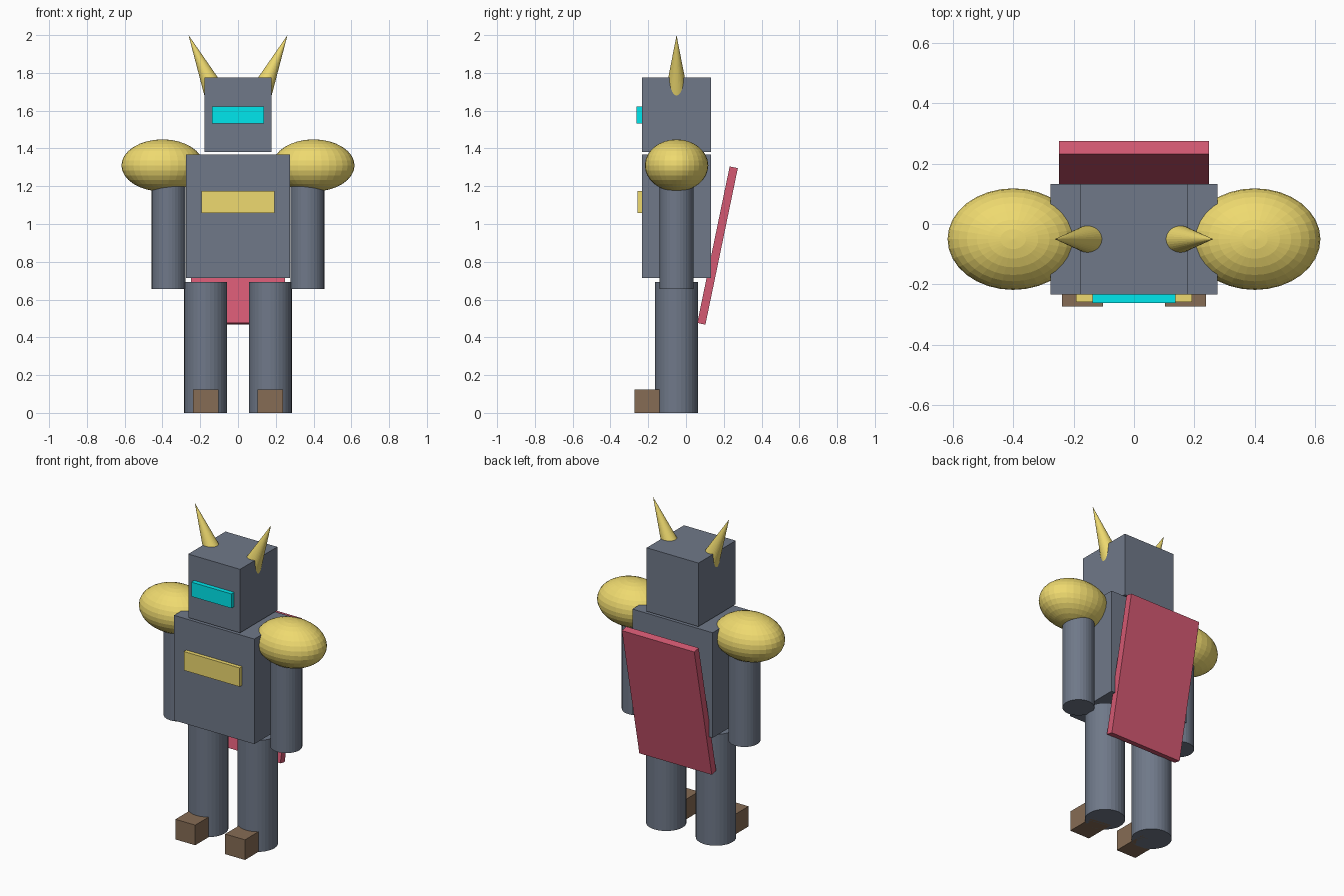
import bpy
from math import radians, sin, cos
from mathutils import Vector

if "Cube" in bpy.data.objects:
    bpy.data.objects.remove(bpy.data.objects["Cube"])


def material(name, rgb):
    m = bpy.data.materials.new(name)
    m.diffuse_color = (*rgb, 1)
    m.use_nodes = True
    m.node_tree.nodes["Principled BSDF"].inputs["Base Color"].default_value = m.diffuse_color
    return m


STEEL = material("steel", (0.16, 0.19, 0.25))
GOLD = material("gold", (0.86, 0.70, 0.16))
CLOTH = material("red_cloth", (0.66, 0.10, 0.17))
GLOW = material("cyan_glow", (0.0, 0.80, 0.85))
LEATHER = material("brown_leather", (0.24, 0.15, 0.09))
MID_Y = -0.05


def finish(name, mat):
    ob = bpy.context.object
    ob.name = name
    ob.data.materials.append(mat)
    return ob


def box(name, lo, hi, mat):
    lo, hi = Vector(lo), Vector(hi)
    bpy.ops.mesh.primitive_cube_add(size=1, location=(lo + hi) / 2)
    ob = finish(name, mat)
    ob.scale = hi - lo
    return ob


def post(name, x, radius, z0, z1):
    bpy.ops.mesh.primitive_cylinder_add(vertices=32, radius=radius, depth=z1 - z0,
                                        location=(x, MID_Y, (z0 + z1) / 2))
    return finish(name, STEEL)


# Torso, head and their front plates
box("torso", (-0.276, -0.234, 0.715), (0.276, 0.132, 1.368), STEEL)
box("head", (-0.178, -0.234, 1.38), (0.178, 0.132, 1.775), STEEL)
box("visor", (-0.138, -0.262, 1.533), (0.138, -0.2, 1.622), GLOW)
box("chest_plate", (-0.192, -0.258, 1.058), (0.192, -0.2, 1.175), GOLD)

# Cape: a thin slab leaning away from the back
cape = box("cape", (-0.249, 0.145, 0.463), (0.249, 0.189, 1.309), CLOTH)
cape.rotation_euler.x = radians(-11.7)

# Paired parts
HORN_TILT, HORN_LEN = radians(24.7), 0.36
for side, s in (("left", 1), ("right", -1)):
    post(side + "_arm", s * 0.367, 0.09, 0.655, 1.29)
    post(side + "_leg", s * 0.171, 0.114, 0.0, 0.692)
    box(side + "_boot", (s * 0.171 - 0.068, -0.273, 0), (s * 0.171 + 0.068, -0.05, 0.125), LEATHER)

    # Shoulder guard
    bpy.ops.mesh.primitive_uv_sphere_add(segments=32, ring_count=16, radius=1,
                                         location=(s * 0.4, MID_Y, 1.31))
    finish(side + "_shoulder_guard", GOLD).scale = (0.217, 0.168, 0.138)

    # Horn, its base buried in the head and its tip at the model's top
    axis = Vector((s * sin(HORN_TILT), 0, cos(HORN_TILT)))
    tip = Vector((s * 0.262, MID_Y, 2.0))
    bpy.ops.mesh.primitive_cone_add(vertices=32, radius1=0.0635, radius2=0, depth=HORN_LEN,
                                    location=tip - axis * HORN_LEN / 2,
                                    rotation=(0, s * HORN_TILT, 0))
    finish(side + "_horn", GOLD)
